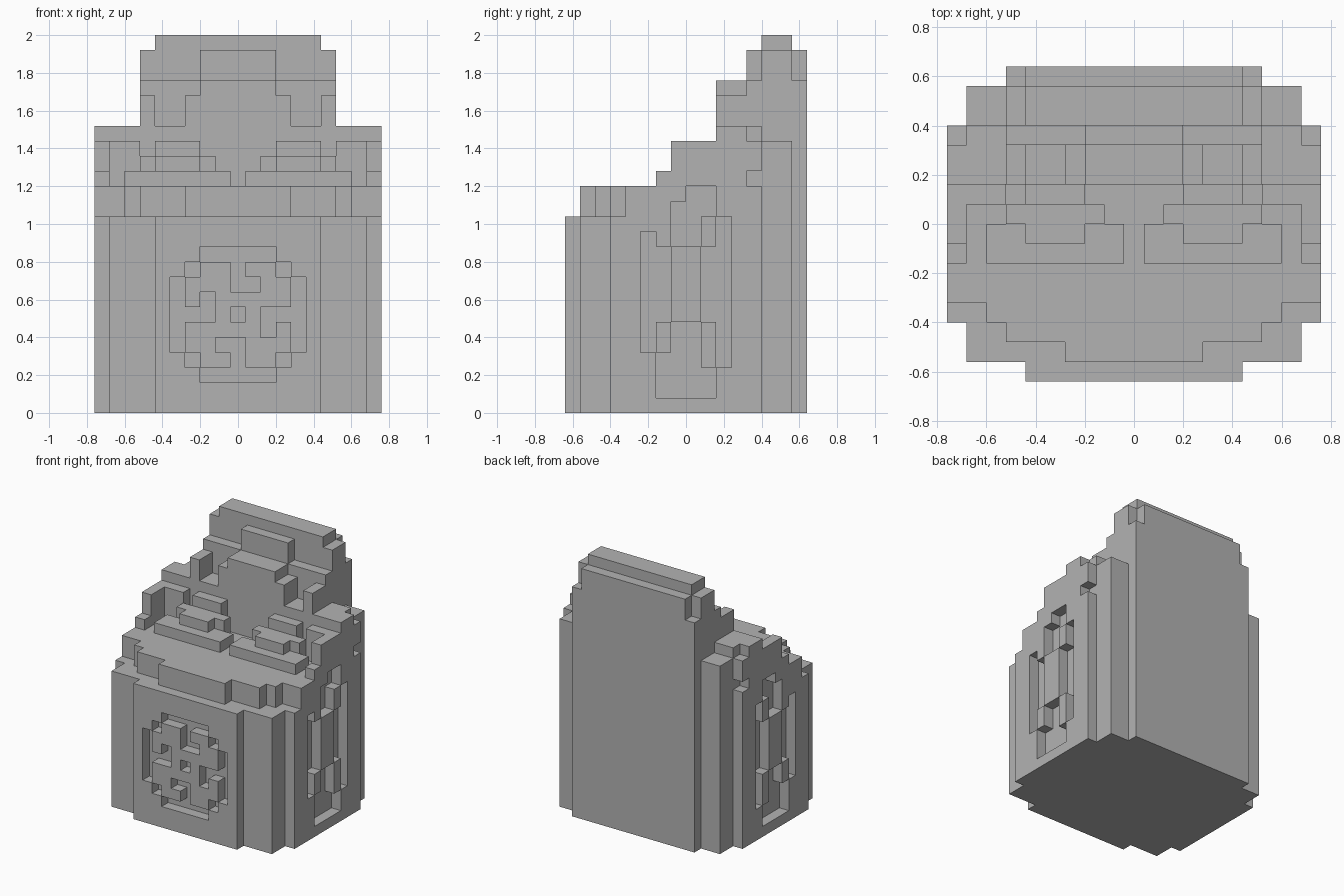
import bpy

if "Cube" in bpy.data.objects:
    bpy.data.objects.remove(bpy.data.objects["Cube"], do_unlink=True)

U = 0.08          # edge of one building cube
cells = {}        # cube index -> part name


def inside(xs, ys, zs):
    """Cube indices whose centres lie in |x|, y and z ranges (mirrored in x)."""
    for i in range(-9, 10):
        for j in range(-8, 8):
            for k in range(25):
                x, y, z = abs(i) * U, (j + 0.5) * U, (k + 0.5) * U
                if (xs[0] <= x < xs[1] and ys[0] < y < ys[1]
                        and zs[0] < z < zs[1]):
                    yield i, j, k


def fill(part, xs, ys, zs):
    for c in inside(xs, ys, zs):
        cells.setdefault(c, part)


def carve(xs, ys, zs):
    for c in list(inside(xs, ys, zs)):
        cells.pop(c, None)


# Main body with stepped corners
for w, y0, y1 in ((.44, -.64, -.56), (.68, -.56, -.4), (.76, -.4, .4),
                  (.68, .4, .56), (.52, .56, .64)):
    fill("body", (0, w), (y0, y1), (0, 1.04))

# Shelf below the eyes, rounded towards the front
for w, y0 in ((.28, -.56), (.52, -.48), (.6, -.4), (.76, -.32)):
    fill("face_shelf", (0, w), (y0, .4), (1.04, 1.2))
fill("back_wall", (0, .68), (.4, .56), (1.04, 1.44))
fill("back_wall", (0, .52), (.56, .64), (1.04, 1.76))
fill("back_wall", (0, .44), (.56, .64), (1.76, 1.92))

# Stepped eyes
fill("eye_base", (.04, .6), (-.16, 0), (1.2, 1.28))
fill("eye_middle", (.2, .44), (-.08, 0), (1.28, 1.36))
fill("eye_middle", (.12, .52), (0, .08), (1.2, 1.36))
fill("eye_top", (.2, .44), (.08, .16), (1.2, 1.44))

# Raised sides around the face
fill("side_rim", (.68, .76), (-.16, .16), (1.2, 1.28))
fill("side_rim", (.68, .76), (-.08, .4), (1.28, 1.44))
fill("side_rim", (.52, .68), (.08, .16), (1.2, 1.44))
fill("shoulder", (.52, .68), (.16, .4), (1.2, 1.52))
fill("shoulder", (.68, .76), (.16, .32), (1.2, 1.52))

# Forehead with notches, and the stepped crest
fill("forehead", (0, .52), (.16, .4), (1.2, 1.52))
fill("forehead", (0, .28), (.16, .32), (1.52, 1.68))
fill("forehead", (.44, .52), (.16, .32), (1.52, 1.68))
fill("forehead", (0, .2), (.16, .32), (1.68, 1.76))
fill("crest", (0, .52), (.32, .4), (1.52, 1.76))
fill("crest", (0, .2), (.32, .4), (1.76, 1.92))
fill("crest", (0, .52), (.4, .56), (1.44, 1.92))
fill("crest", (0, .44), (.4, .56), (1.92, 2))

# Round pinwheel relief on the front: one quarter, turned four times
quarter = [(d, 4) for d in range(-2, 3)] + [(3, 3), (0, 3), (0, 2), (1, 2), (0, 0)]
for dx, dz in quarter:
    for turn in range(4):
        cells.pop((dx, -8, 6 + dz), None)
        dx, dz = -dz, dx

# Tall relief on both sides
for ys, zs in (((-.24, -.16), (.32, .96)), ((-.16, -.08), (.48, .88)),
               ((-.08, .08), (.88, 1.12)), ((0, .16), (1.04, 1.2)),
               ((.16, .24), (.24, 1.04)), ((.08, .16), (.48, .88)),
               ((-.16, .16), (.08, .24)), ((-.16, .08), (.24, .32)),
               ((-.08, .08), (.32, .48))):
    carve((.68, .8), ys, zs)

# One flat stone colour
stone = bpy.data.materials.new("grey stone")
stone.use_nodes = True
grey = (.45, .45, .45, 1)
stone.diffuse_color = grey
stone.node_tree.nodes["Principled BSDF"].inputs["Base Color"].default_value = grey


def cube_face(cell, axis, side):
    """Corners of one cube face, wound outwards."""
    b, c = (axis + 1) % 3, (axis + 2) % 3
    ring = [(0, 0), (1, 0), (1, 1), (0, 1)]
    for p, q in ring if side else reversed(ring):
        v = list(cell)
        v[axis] += side
        v[b] += p
        v[c] += q
        yield tuple(v)


# Skin each part with only its exposed faces
for part in sorted(set(cells.values())):
    index, faces = {}, []
    for cell, owner in cells.items():
        if owner != part:
            continue
        for axis in range(3):
            for side in (0, 1):
                near = list(cell)
                near[axis] += 2 * side - 1
                if tuple(near) not in cells:
                    faces.append([index.setdefault(v, len(index))
                                  for v in cube_face(cell, axis, side)])
    mesh = bpy.data.meshes.new(part)
    verts = [((i - 0.5) * U, j * U, k * U) for i, j, k in index]
    mesh.from_pydata(verts, [], faces)
    mesh.materials.append(stone)
    mesh.update()
    bpy.context.collection.objects.link(bpy.data.objects.new(part, mesh))
